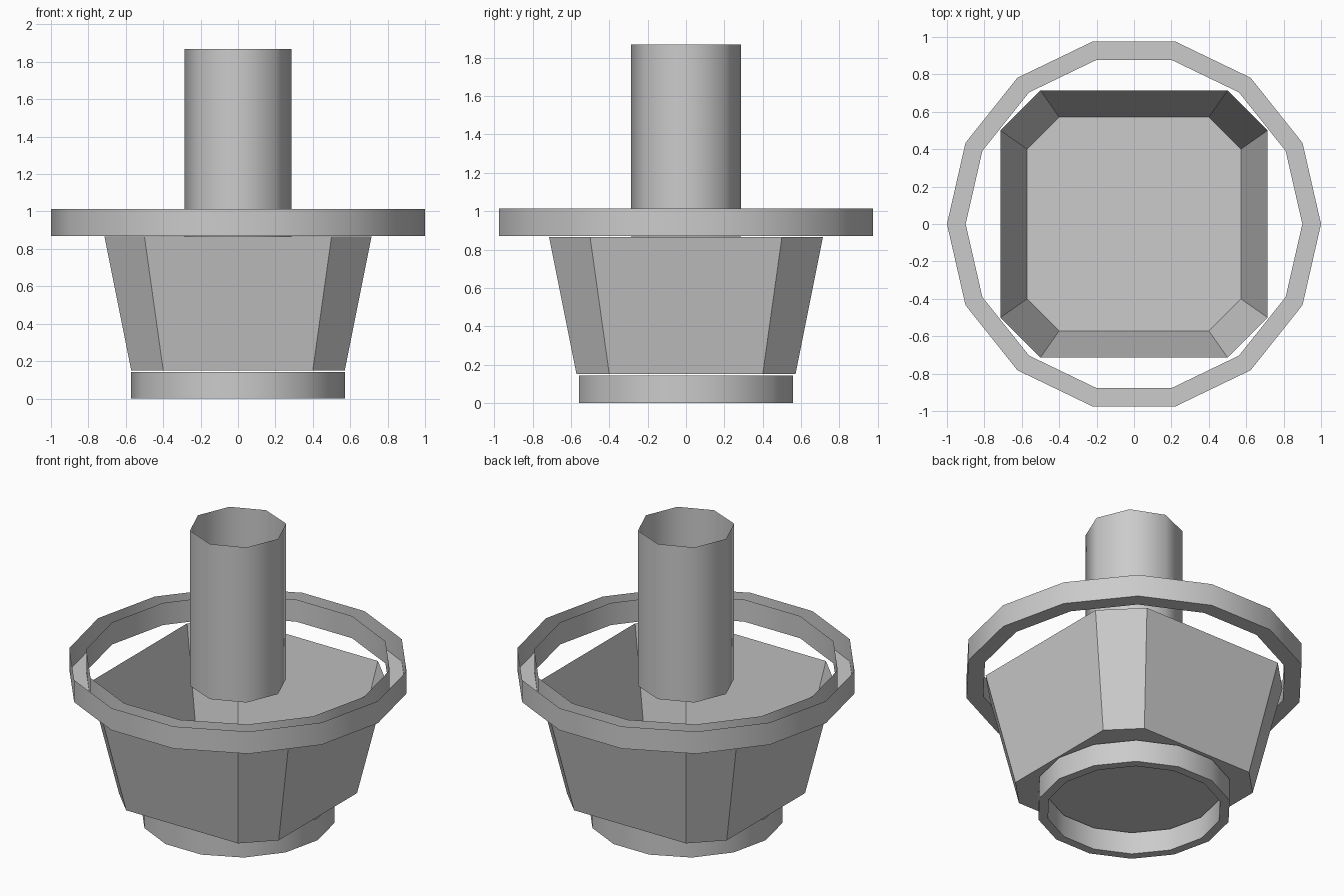
import bpy, bmesh
from math import cos, sin, pi

if "Cube" in bpy.data.objects:
    bpy.data.objects.remove(bpy.data.objects["Cube"])


def circle(n, r, z):
    return [(r * cos(2 * pi * i / n), r * sin(2 * pi * i / n), z) for i in range(n)]


def chamfered_square(half, flat, z):
    return [(half, -flat, z), (half, flat, z), (flat, half, z), (-flat, half, z),
            (-half, flat, z), (-half, -flat, z), (-flat, -half, z), (flat, -half, z)]


def skin(name, loops, smooth=True, floor=False):
    """Bridge successive loops with quads; optionally close the last loop."""
    bm = bmesh.new()
    rings = [[bm.verts.new(p) for p in loop] for loop in loops]
    for a, b in zip(rings, rings[1:]):
        for i in range(len(a)):
            j = (i + 1) % len(a)
            bm.faces.new((a[i], b[i], b[j], a[j])).smooth = smooth
    if floor:
        bm.faces.new(rings[-1][::-1])
    bm.normal_update()
    for e in bm.edges:
        if len(e.link_faces) == 2 and e.calc_face_angle() > 1.0:
            e.smooth = False
    mesh = bpy.data.meshes.new(name)
    bm.to_mesh(mesh)
    bm.free()
    obj = bpy.data.objects.new(name, mesh)
    bpy.context.collection.objects.link(obj)
    return obj


def channel_ring(name, r, bottom, top):
    """Hollow 14-sided ring, open on its upper side."""
    section = [(r, top), (r, bottom), (r * 0.9, bottom), (r * 0.9, top)]
    return skin(name, [circle(14, rad, z) for rad, z in section])


# Foot and rim rings
channel_ring("foot_ring", 0.571, 0.0, 0.143)
channel_ring("rim_ring", 1.0, 0.87, 1.013)

# Open tapered bowl with chamfered corners
skin("bowl", [chamfered_square(0.714, 0.5, 0.865),
              chamfered_square(0.571, 0.4, 0.151)], smooth=False, floor=True)

# Open eight-sided tube standing above the bowl
skin("tube", [circle(8, 0.286, 1.869), circle(8, 0.286, 0.867)])
